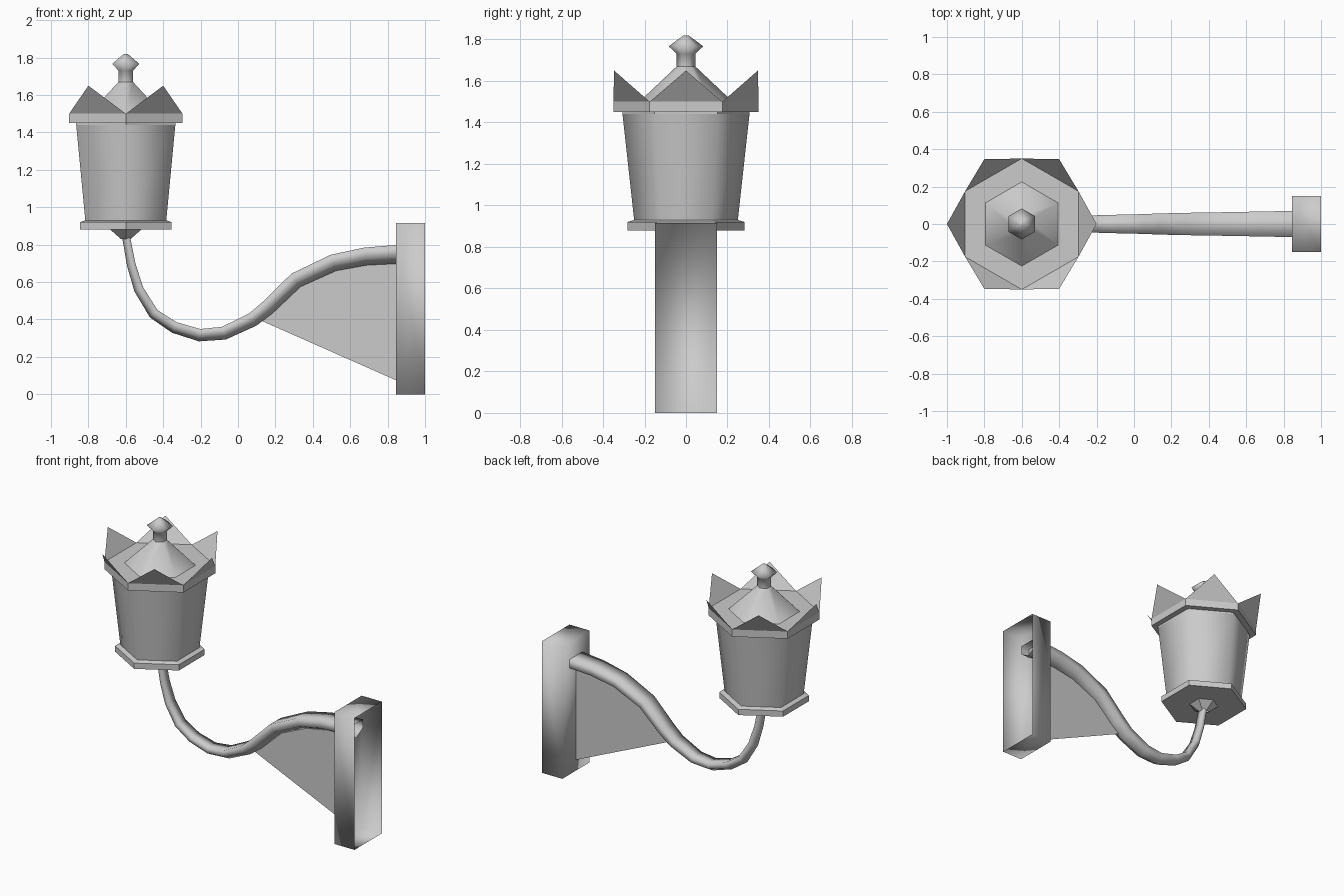
import bpy, math
from mathutils import Vector

if "Cube" in bpy.data.objects:
    bpy.data.objects.remove(bpy.data.objects["Cube"])

CX = -0.6  # lantern axis


def make(name, verts, faces, smooth=False):
    me = bpy.data.meshes.new(name)
    me.from_pydata(verts, [], faces)
    me.update()
    if smooth:
        me.polygons.foreach_set("use_smooth", [True] * len(me.polygons))
    ob = bpy.data.objects.new(name, me)
    bpy.context.collection.objects.link(ob)
    return ob


def hex_point(r, z, k):
    a = math.radians(90 + 60 * k)
    return (CX + r * math.cos(a), r * math.sin(a), z)


def skin(rings, n):
    return [(i * n + k, i * n + (k + 1) % n, (i + 1) * n + (k + 1) % n, (i + 1) * n + k)
            for i in range(rings - 1) for k in range(n)]


def hex_lathe(name, profile, smooth=False, cap=False):
    # profile runs bottom to top as (radius, z)
    verts = [hex_point(r, z, k) for r, z in profile for k in range(6)]
    faces = skin(len(profile), 6)
    if cap:
        faces.append(tuple(range(len(verts) - 6, len(verts))))
    return make(name, verts, faces, smooth)


# lantern
hex_lathe("lantern_socket", [(0.03, 0.83), (0.095, 0.88)])
hex_lathe("lantern_base", [(0.095, 0.88), (0.283, 0.88), (0.283, 0.92), (0.25, 0.93)])
hex_lathe("lantern_body", [(0.25, 0.93), (0.306, 1.44)], smooth=True)
hex_lathe("lantern_rim", [(0.306, 1.44), (0.306, 1.45), (0.35, 1.45), (0.35, 1.5), (0.225, 1.5)])
hex_lathe("lantern_roof", [(0.225, 1.5), (0.045, 1.67)], smooth=True)
hex_lathe("roof_finial", [(0.045, 1.67), (0.045, 1.73), (0.083, 1.767), (0.012, 1.82)],
          smooth=True, cap=True)

# crown of outward leaning triangles, one per rim edge
verts, faces = [], []
for k in range(6):
    verts += [hex_point(0.35, 1.5, k), hex_point(0.35, 1.5, k + 1), hex_point(0.4, 1.65, k + 0.5)]
    faces.append((3 * k, 3 * k + 1, 3 * k + 2))
make("rim_crown", verts, faces)

# curved arm: five-sided section swept along a path in the xz plane
path = [(-0.6, 0.85), (-0.57, 0.69), (-0.53, 0.56), (-0.45, 0.43), (-0.34, 0.357),
        (-0.205, 0.316), (-0.075, 0.327), (0.08, 0.40), (0.16, 0.465), (0.31, 0.61),
        (0.51, 0.703), (0.68, 0.737), (0.845, 0.748), (0.91, 0.748)]
section = [(0.07, 0.05), (-0.07, 0.05), (-0.07, -0.01), (0, -0.05), (0.07, -0.01)]
verts = []
for i, (x, z) in enumerate(path):
    a, b = path[max(i - 1, 0)], path[min(i + 1, len(path) - 1)]
    t = Vector((b[0] - a[0], b[1] - a[1])).normalized()
    s = 0.42 + 0.58 * min(1, i / 12)
    verts += [(x - t.y * v * s, u * s, z + t.x * v * s) for u, v in section]
make("curved_arm", verts, skin(len(path), 5), smooth=True)

# flat web under the arm
edge = [(0.11, 0.40)] + path[8:13]
make("arm_web", [(x, 0, z) for x, z in edge + [(0.845, 0.075)]], [tuple(range(len(edge) + 1))])

# wall plate, a box open at the back
verts = [(x, y, z) for x in (0.845, 1) for y, z in
         ((-0.15, 0), (0.15, 0), (0.15, 0.915), (-0.15, 0.915))]
faces = [(3, 2, 1, 0)] + [(k, (k + 1) % 4, (k + 1) % 4 + 4, k + 4) for k in range(4)]
make("wall_plate", verts, faces, smooth=True)
